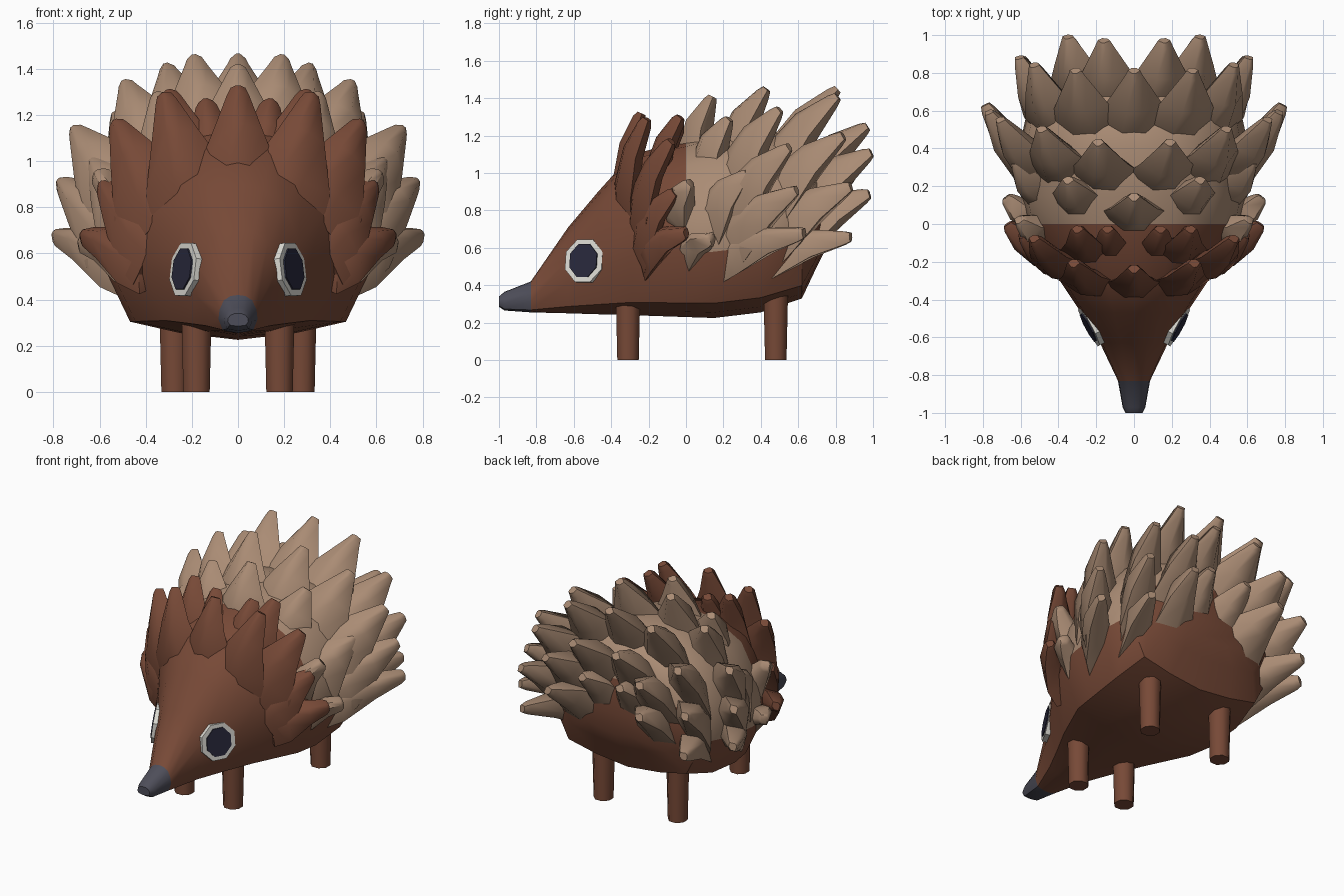
import bpy, bmesh, math
from mathutils import Vector

cube = bpy.data.objects.get("Cube")
if cube:
    bpy.data.objects.remove(cube, do_unlink=True)


def material(name, rgb):
    m = bpy.data.materials.new(name)
    m.use_nodes = True
    m.diffuse_color = (*rgb, 1)
    bsdf = m.node_tree.nodes["Principled BSDF"]
    bsdf.inputs["Base Color"].default_value = (*rgb, 1)
    bsdf.inputs["Roughness"].default_value = 0.9
    return m


BROWN = material("brown fur", (0.185, 0.067, 0.038))
TAN = material("tan quills", (0.40, 0.26, 0.175))
GREY = material("nose grey", (0.075, 0.075, 0.10))
WHITE = material("eye white", (0.72, 0.71, 0.66))
DARK = material("pupil dark", (0.022, 0.022, 0.045))


def finish(bm, name, mats, angle):
    bmesh.ops.recalc_face_normals(bm, faces=bm.faces)
    me = bpy.data.meshes.new(name)
    bm.to_mesh(me)
    bm.free()
    for m in mats:
        me.materials.append(m)
    ob = bpy.data.objects.new(name, me)
    bpy.context.collection.objects.link(ob)
    bpy.ops.object.select_all(action='DESELECT')
    ob.select_set(True)
    bpy.context.view_layer.objects.active = ob
    bpy.ops.object.shade_smooth_by_angle(angle=math.radians(angle))


def loft(bm, rings):
    """Skin a list of equally long point rings and cap both ends."""
    vr = [[bm.verts.new(p) for p in r] for r in rings]
    n = len(vr[0])
    for a, b in zip(vr, vr[1:]):
        for i in range(n):
            j = (i + 1) % n
            bm.faces.new((a[i], a[j], b[j], b[i]))
    bm.faces.new(vr[0])
    bm.faces.new(vr[-1])


# Body, head and nose: half cross-section swept from nose to rump
half = [(0, 0), (0.42, 0.03), (0.78, 0.08), (1, 0.36), (0.94, 0.62), (0.72, 0.86), (0.38, 0.97), (0, 1)]
outline = half + [(-x, z) for x, z in half[-2:0:-1]]
# y, bottom, top, half width
sections = [(-1.0, 0.285, 0.34, 0.045), (-0.97, 0.265, 0.365, 0.06), (-0.83, 0.255, 0.42, 0.085),
            (-0.63, 0.25, 0.71, 0.18), (-0.47, 0.245, 0.90, 0.28), (-0.29, 0.24, 1.10, 0.40),
            (0.0, 0.23, 1.17, 0.57), (0.15, 0.225, 1.21, 0.60), (0.40, 0.255, 1.24, 0.61),
            (0.62, 0.33, 1.19, 0.56), (0.70, 0.50, 1.10, 0.45), (0.75, 0.60, 0.97, 0.26)]
bm = bmesh.new()
loft(bm, [[(w * x, y, b + (t - b) * z) for x, z in outline] for y, b, t, w in sections])
for f in bm.faces:
    c = f.calc_center_median()
    if c.y < -0.85:
        f.material_index = 2
    elif c.y > 0 and c.z > (0.65 if c.y < 0.62 else 0.84):
        f.material_index = 1
finish(bm, "body", [BROWN, TAN, GREY], 40)


# Quills: ridged spikes fanning out from a focus, their broad roots sunk into the body
def quills(name, mat, rows, focus, thick):
    bm = bmesh.new()
    shape = ((-0.5, -0.1), (-0.14, 0.42), (0.14, 0.42), (0.5, -0.1), (0.2, -0.5), (-0.2, -0.5))
    for tip, length, width in rows:
        for s in ((1, -1) if tip[0] else (1,)):
            t = Vector((tip[0] * s, tip[1], tip[2]))
            axis = (t - Vector((t.x * 0.3, focus[0], focus[1]))).normalized()
            root = t - axis * length
            out = root - Vector((0, 0.3, 0.25))
            out = (out - axis * out.dot(axis)).normalized()
            side = axis.cross(out)
            rings = []
            # position along the quill, width, thickness, sink
            for d, w, h, sink in ((0, width, thick, 0.14), (0.25, width, thick, 0.07),
                                  (0.63, width * 0.56, thick * 0.8, 0.01),
                                  (0.94, 0.095, 0.08, 0), (1.0, 0.065, 0.05, 0)):
                c = root + axis * length * d - out * sink
                rings.append([c + side * w * a + out * h * b for a, b in shape])
            loft(bm, rings)
    finish(bm, name, [mat], 55)


quills("brown_quills", BROWN, [
    ((0, -0.24, 1.32), 0.52, 0.38),
    ((0.32, -0.21, 1.29), 0.54, 0.38),
    ((0.14, -0.03, 1.26), 0.40, 0.30),
    ((0.30, -0.03, 1.30), 0.46, 0.36),
    ((0.53, -0.08, 1.17), 0.52, 0.40),
    ((0.59, -0.06, 0.90), 0.42, 0.36),
], (-0.65, 0.40), 0.15)

quills("cheek_quills", BROWN, [((0.67, 0.0, 0.68), 0.36, 0.28)], (-0.65, 0.54), 0.16)

quills("tan_quills", TAN, [
    # shoulder row
    ((0, 0.14, 1.41), 0.48, 0.44),
    ((0.35, 0.23, 1.29), 0.44, 0.44),
    ((0.61, 0.02, 0.95), 0.30, 0.24),
    ((0.63, 0.33, 1.00), 0.44, 0.42),
    # middle row
    ((0.19, 0.43, 1.45), 0.56, 0.48),
    ((0.49, 0.50, 1.34), 0.56, 0.48),
    ((0.71, 0.55, 1.14), 0.56, 0.44),
    ((0.77, 0.59, 0.91), 0.56, 0.40),
    # rear crown
    ((0, 0.81, 1.45), 0.66, 0.52),
    ((0.31, 0.81, 1.41), 0.64, 0.50),
    ((0.53, 0.84, 1.20), 0.58, 0.46),
    ((0.61, 0.88, 0.93), 0.55, 0.42),
    # rump
    ((0.16, 0.97, 1.25), 0.55, 0.46),
    ((0.35, 0.99, 1.11), 0.52, 0.44),
    ((0.34, 0.98, 0.89), 0.50, 0.40),
    ((0.14, 0.90, 1.00), 0.40, 0.36),
], (-0.40, 0.40), 0.22)

quills("low_tan_quills", TAN, [
    ((0.68, 0.14, 0.65), 0.28, 0.22),
    ((0.79, 0.63, 0.68), 0.58, 0.30),
    ((0.60, 0.88, 0.66), 0.60, 0.34),
], (-0.40, 0.54), 0.20)


# Legs: slightly tapered eight-sided posts
for label, x, y in (("front", 0.18, -0.31), ("back", 0.275, 0.48)):
    for side, s in (("left", 1), ("right", -1)):
        bpy.ops.mesh.primitive_cone_add(vertices=8, radius1=0.062, radius2=0.072, depth=0.40,
                                        location=(x * s, y, 0.20), rotation=(0, 0, math.pi / 8))
        leg = bpy.context.object
        leg.name = f"{label}_leg_{side}"
        leg.data.materials.append(BROWN)
        bpy.ops.object.shade_smooth_by_angle(angle=math.radians(50))


# Eyes: octagonal white with a thin pupil plate on its face
def disc(name, mat, centre, normal, rx, ry, depth):
    bpy.ops.mesh.primitive_cylinder_add(vertices=8, radius=1, depth=depth)
    ob = bpy.context.object
    ob.name = name
    for v in ob.data.vertices:
        a = math.atan2(v.co.y, v.co.x) + math.pi / 8
        v.co.x, v.co.y = rx * math.cos(a), ry * math.sin(a)
    ob.location = centre
    ob.rotation_euler = normal.to_track_quat('Z', 'Y').to_euler()
    ob.data.materials.append(mat)


for side, s in (("left", 1), ("right", -1)):
    n = Vector((0.87 * s, -0.47, 0.13)).normalized()
    c = Vector((0.226 * s, -0.54, 0.53))
    disc(f"eye_white_{side}", WHITE, c, n, 0.120, 0.124, 0.03)
    disc(f"pupil_{side}", DARK, c + n * 0.018, n, 0.088, 0.096, 0.008)
